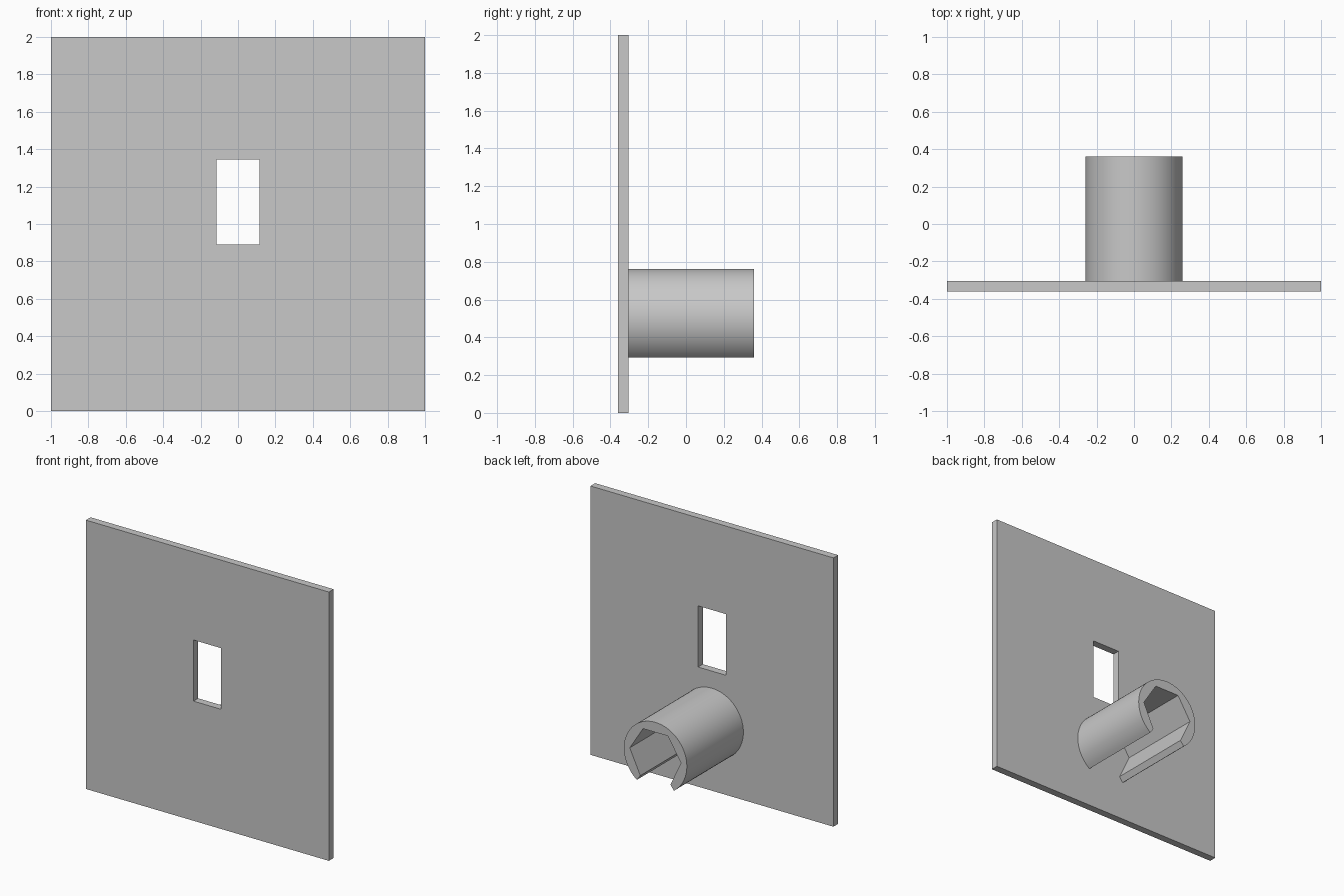
import bpy, bmesh, math

if "Cube" in bpy.data.objects:
    bpy.data.objects.remove(bpy.data.objects["Cube"])

grey = bpy.data.materials.new("plain_grey")
grey.diffuse_color = (0.58, 0.58, 0.58, 1)
grey.use_nodes = True
grey.node_tree.nodes["Principled BSDF"].inputs["Base Color"].default_value = grey.diffuse_color


def prism(name, points, faces, y0, y1):
    """Sweep a flat (x, z) outline made of faces from y0 to y1 as a closed solid."""
    bm = bmesh.new()
    front = [bm.verts.new((x, y0, z)) for x, z in points]
    back = [bm.verts.new((x, y1, z)) for x, z in points]
    edges = {(f[i], f[(i + 1) % len(f)]) for f in faces for i in range(len(f))}
    for f in faces:
        bm.faces.new([front[i] for i in f])
        bm.faces.new([back[i] for i in reversed(f)])
    # side walls along the outline only
    for a, b in edges:
        if (b, a) not in edges:
            bm.faces.new((front[b], front[a], back[a], back[b]))
    bmesh.ops.recalc_face_normals(bm, faces=bm.faces)
    mesh = bpy.data.meshes.new(name)
    bm.to_mesh(mesh)
    bm.free()
    mesh.materials.append(grey)
    obj = bpy.data.objects.new(name, mesh)
    bpy.context.collection.objects.link(obj)
    return obj


def rect(x, z0, z1):
    return [(-x, z0), (x, z0), (x, z1), (-x, z1)]


def arc(radius, steps, centre_z, start, end):
    angles = [math.radians(start + (end - start) * i / steps) for i in range(steps + 1)]
    return [(radius * math.cos(a), centre_z + radius * math.sin(a)) for a in angles]


# square wall plate with a rectangular window
frame = [(i, (i + 1) % 4, (i + 1) % 4 + 4, i + 4) for i in range(4)]
prism("wall_plate", rect(1, 0, 2) + rect(0.114, 0.89, 1.345), frame, -0.36, -0.305)

# open-bottomed holder tube: round outside, five flat facets inside
outline = arc(0.259, 48, 0.504, -54, 234) + arc(0.211, 5, 0.504, 234, -54)
tube = prism("holder_tube", outline, [tuple(range(len(outline)))], -0.305, 0.36)
bpy.context.view_layer.objects.active = tube
tube.select_set(True)
bpy.ops.object.shade_smooth_by_angle(angle=math.radians(30))
